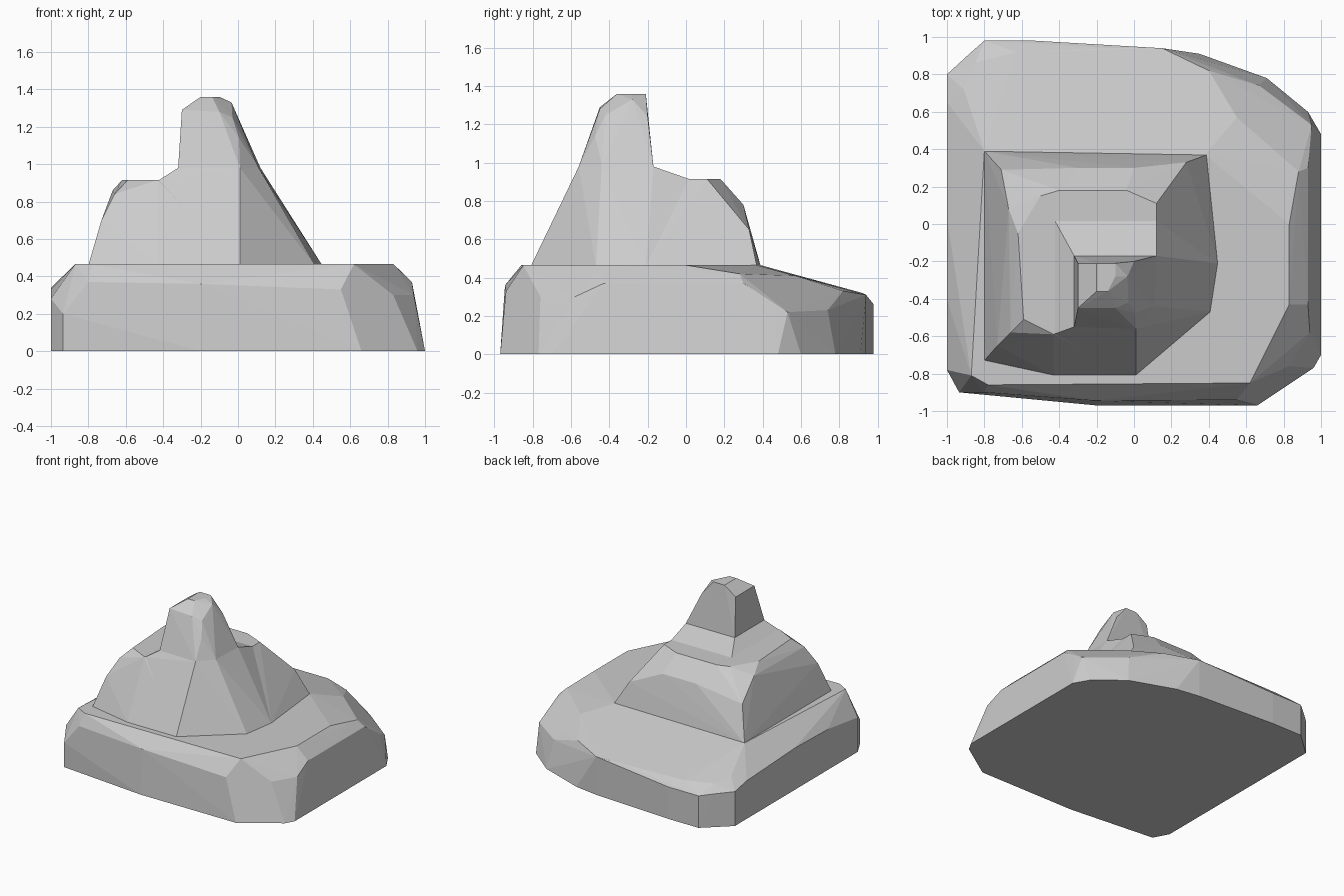
import bpy, bmesh
from math import radians


def ring(z, *xy):
    """Points of an outline at one height."""
    return [(x, y, z) for x, y in xy]


def rock(name, points):
    """Faceted stone block: convex hull of a few outlines."""
    bm = bmesh.new()
    for p in points:
        bm.verts.new(p)
    res = bmesh.ops.convex_hull(bm, input=bm.verts[:])
    loose = [v for v in bm.verts if not v.link_faces]
    bmesh.ops.delete(bm, geom=loose, context='VERTS')
    bmesh.ops.dissolve_limit(bm, angle_limit=radians(1), verts=bm.verts[:],
                             edges=bm.edges[:])
    bmesh.ops.recalc_face_normals(bm, faces=bm.faces[:])
    me = bpy.data.meshes.new(name)
    bm.to_mesh(me)
    bm.free()
    ob = bpy.data.objects.new(name, me)
    bpy.context.collection.objects.link(ob)
    return ob


# Broad base slab, sloping down toward the back
foot = ring(0, (-1, .8), (-1, -.78), (-.935, -.9), (-.2, -.97), (.66, -.97),
            (.96, -.77), (1, -.7), (1, .48), (.93, .6), (.71, .78),
            (.35, .91), (.15, .94), (-.1, .94), (-.53, .98), (-.8, .98))
plateau = ring(.465, (-.87, -.81), (-.78, -.86), (.62, -.85), (.83, -.43),
               (.83, 0), (.38, .37), (-.8, .39), (-.8, -.16))
shoulder = [(-1, -.78, .28), (-.935, -.9, .2), (-1, -.4, .33), (-1, .03, .34),
            (-1, .65, .31), (-1, .8, .28), (-.8, -.9, .37), (-.2, -.945, .36),
            (.55, -.94, .33), (.93, -.43, .37), (.94, -.58, .3),
            (.83, -.76, .3), (.88, .28, .42), (.93, .3, .37)]
back = [(-.91, .72, .35), (-.85, .86, .33), (-.88, .91, .27), (-.8, .98, .26),
        (-.53, .98, .26), (-.63, .92, .32), (-.1, .94, .31), (.15, .94, .31),
        (.4, .82, .33), (.67, .74, .23), (.95, .53, .22), (.95, .46, .25),
        (.55, .57, .41)]
rock("base_slab", foot + plateau + shoulder + back)

# Stepped mound on the slab
skirt = ring(.46, (-.8, .39), (.39, .37), (.45, -.21), (.41, -.47),
             (.01, -.81), (-.43, -.81), (-.8, -.73))
ledge = [(-.71, .29, .72), (-.3, .3, .78), (0, .3, .78), (.28, .33, .65),
         (-.67, .08, .86), (-.66, -.58, .84), (-.73, -.65, .7)]
shelf = ring(.915, (-.62, -.05), (-.59, -.51), (-.43, -.59), (-.5, .15),
             (-.4, .18), (-.04, .18), (.12, .11), (.12, -.4))
rock("mound", skirt + ledge + shelf)

# Buttress leaning up the front and right of the mound
neck = ring(.98, (-.32, -.55), (-.32, -.17), (.12, -.17), (.11, -.44),
            (.01, -.56))
collar = ring(.91, (-.43, -.59), (-.43, .03), (.12, .03))
rock("buttress", skirt[2:6] + collar + neck)

# Narrow spire
waist = [(.1, -.44, 1.0), (.005, -.475, 1.14)]
crown = [(-.3, -.21, 1.29), (-.3, -.45, 1.29), (-.1, -.45, 1.28),
         (-.03, -.42, 1.25), (-.035, -.28, 1.33), (0, -.2, 1.24)]
tip = ring(1.36, (-.2, -.21), (-.1, -.21), (-.1, -.28), (-.14, -.36),
           (-.2, -.36))
rock("spire", neck + waist + crown + tip)
